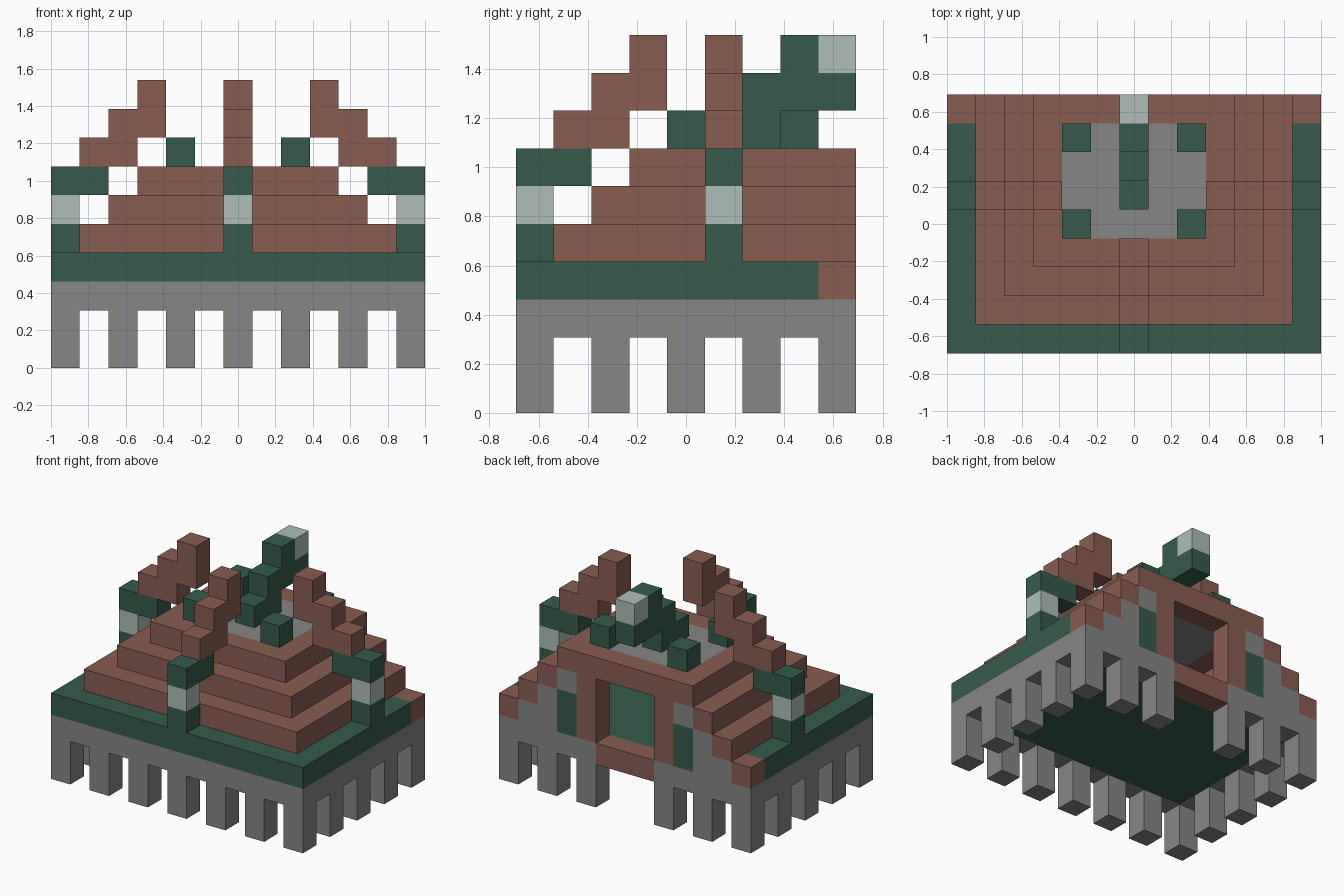
import bpy
import bmesh
from mathutils import Matrix, Vector

cube = bpy.data.objects.get("Cube")
if cube:
    bpy.data.objects.remove(cube, do_unlink=True)

U = 2 / 13  # edge of one block


def material(name, rgb):
    m = bpy.data.materials.new(name)
    m.use_nodes = True
    m.diffuse_color = (*rgb, 1)
    m.node_tree.nodes["Principled BSDF"].inputs["Base Color"].default_value = (*rgb, 1)
    return m


brown = material("brown brick", (0.25, 0.107, 0.083))
green = material("dark green", (0.036, 0.104, 0.071))
gray = material("stone gray", (0.238, 0.238, 0.238))
pale = material("pale green", (0.42, 0.515, 0.476))


def part(name, mat, boxes):
    """Each box is three inclusive block ranges (x, y, z); an int is one block."""
    bm = bmesh.new()
    for box in boxes:
        spans = [(r, r) if isinstance(r, int) else r for r in box]
        lo = Vector([s[0] for s in spans])
        hi = Vector([s[1] + 1 for s in spans])
        centre = ((lo + hi) / 2 - Vector((0.5, 0.5, 0))) * U
        size = (hi - lo) * U
        bmesh.ops.create_cube(bm, size=1, matrix=Matrix.Translation(centre) @ Matrix.Diagonal((*size, 1)))
    mesh = bpy.data.meshes.new(name)
    bm.to_mesh(mesh)
    bm.free()
    mesh.materials.append(mat)
    obj = bpy.data.objects.new(name, mesh)
    bpy.context.scene.collection.objects.link(obj)
    return obj


def both(x, y, z):
    """A box and its mirror across the centre plane."""
    a, b = (x, x) if isinstance(x, int) else x
    return [((a, b), y, z), ((-b, -a), y, z)]


def tier(n):
    """Three-sided wall of the stepped body, open at the back."""
    half, front, z = 6 - n, n - 4, n + 3
    return [((-half, half), front, z)] + both(half, (front + 1, 3), z)


# Stilts and the stone rim they carry
legs = [(x, -4, (0, 1)) for x in range(-6, 7, 2)]
for y in (-2, 0, 2):
    legs += both(6, y, (0, 1))
for x in (2, 4, 6):
    legs += both(x, 4, (0, 1))
part("legs", gray, legs)
part("stone_rim", gray, [((-6, 6), -4, 2)] + both(6, (-3, 3), 2) + both((2, 6), 4, 2))
part("floor", green, [((-5, 5), (-3, 3), 2)])
part("door_sill", brown, [((-1, 1), 4, 2)])

# Stepped hollow body
part("base_tier", green, tier(0))
for n, name in enumerate(("lower_tier", "middle_tier", "upper_tier"), 1):
    part(name, brown, tier(n))
part("roof_deck", gray, [((-2, 2), (0, 3), 6)])

# Back wall with door frame, stone infill and windows
trim = [((-3, 3), 4, 6)] + both(2, 4, (3, 5))
for n in range(3):
    trim += both(6 - n, 4, 3 + n)
part("back_trim", brown, trim)
part("back_infill", gray, both(5, 4, 3) + both(4, 4, (3, 4)) + both(3, 4, 5))
part("back_windows", green, both(3, 4, (3, 4)))

# Three stepped arms climbing over the tiers
arms = {
    "front": lambda t: (0, t - 4),
    "left": lambda t: (6 - t, 1),
    "right": lambda t: (t - 6, 1),
}
for side, at in arms.items():
    part(side + "_arm_post", green, [(*at(0), 4)])
    part(side + "_arm_lamp", pale, [(*at(0), 5)])
    part(side + "_arm_elbow", green, [(*at(0), 6), (*at(1), 6)])
    steps = [(*at(t), z) for t, z in ((1, 7), (2, 7), (2, 8), (3, 8), (3, 9))]
    part(side + "_arm_steps", brown, steps)

# Roof posts and the leaning tower
part("roof_posts", green, both(2, 0, 7) + both(2, 3, 7))
part("tower", green, [(0, (1, 2), 7), (0, (2, 4), 8), (0, 3, 9)])
part("tower_lamp", pale, [(0, 4, 9)])
